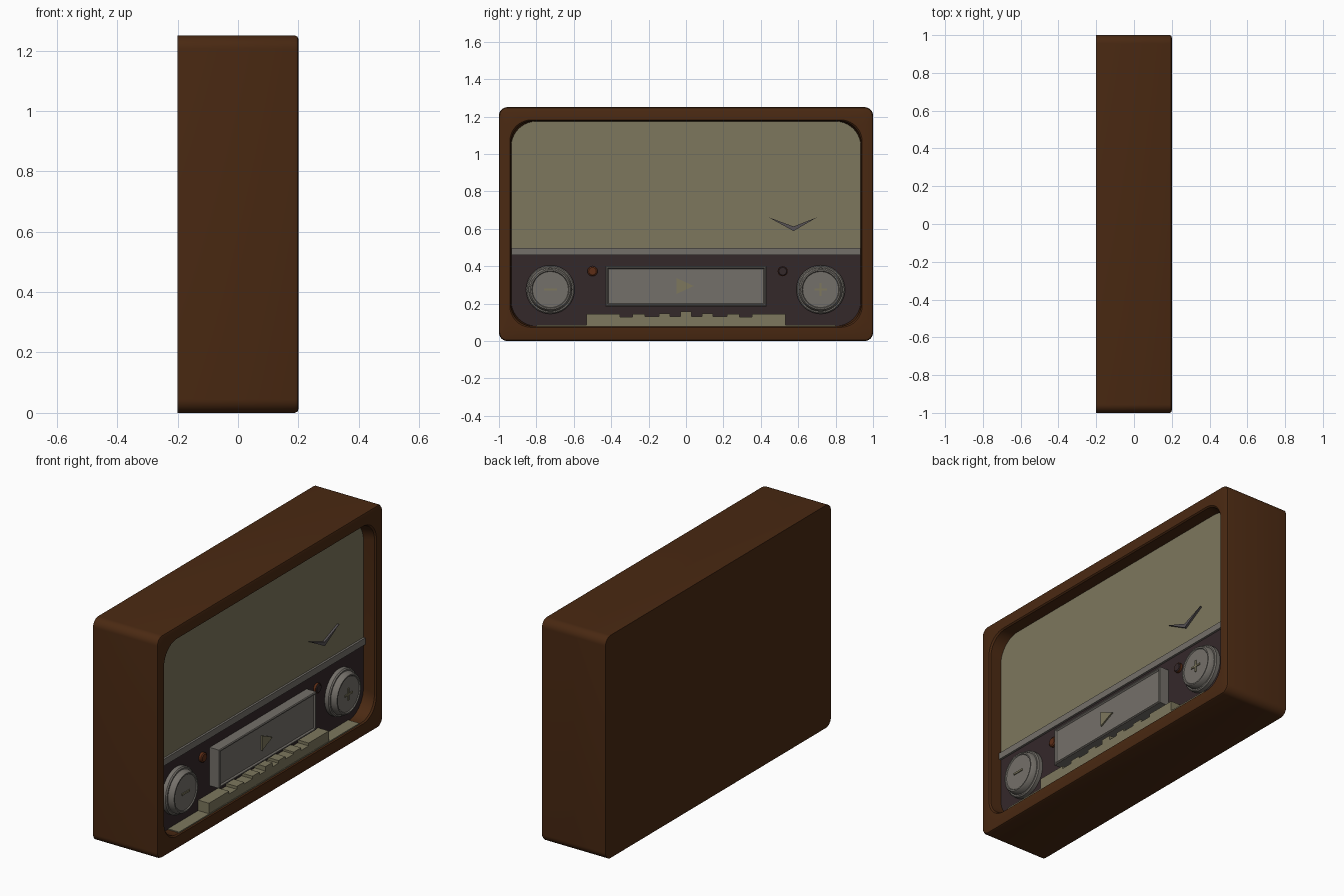
import bpy, bmesh, math
from mathutils import Vector

if "Cube" in bpy.data.objects:
    bpy.data.objects.remove(bpy.data.objects["Cube"])


def material(name, rgb):
    m = bpy.data.materials.new(name)
    m.diffuse_color = (*rgb, 1)
    m.use_nodes = True
    m.node_tree.nodes["Principled BSDF"].inputs["Base Color"].default_value = m.diffuse_color
    return m


WOOD = material("walnut_wood", (0.068, 0.022, 0.006))
CREAM = material("cream_cloth", (0.205, 0.185, 0.11))
SILVER = material("dull_silver", (0.175, 0.162, 0.143))
DARK = material("dark_panel", (0.034, 0.021, 0.023))
RED = material("red_brown_lamp", (0.11, 0.026, 0.008))
GREY = material("grey_emblem", (0.095, 0.085, 0.09))
PANEL_X = 0.125


def finish(bm, name, mat, smooth=True):
    bmesh.ops.recalc_face_normals(bm, faces=bm.faces[:])
    me = bpy.data.meshes.new(name)
    bm.to_mesh(me)
    bm.free()
    ob = bpy.data.objects.new(name, me)
    me.materials.append(mat)
    bpy.context.collection.objects.link(ob)
    if smooth:
        bpy.ops.object.select_all(action='DESELECT')
        ob.select_set(True)
        bpy.context.view_layer.objects.active = ob
        bpy.ops.object.shade_smooth_by_angle(angle=math.radians(35))
    return ob


def rounded(half, z0, z1, r, n=10):
    """Rounded rectangle in (y, z), counter-clockwise seen from +x."""
    pts = []
    corners = [(half - r, z1 - r, 0), (-half + r, z1 - r, 90),
               (-half + r, z0 + r, 180), (half - r, z0 + r, 270)]
    for cy, cz, a in corners:
        for i in range(n + 1):
            t = math.radians(a + 90 * i / n)
            pts.append((cy + r * math.cos(t), cz + r * math.sin(t)))
    return pts


def loft(rings):
    """Closed skin through (x, outline) rings."""
    bm = bmesh.new()
    loops = [[bm.verts.new((x, y, z)) for y, z in pts] for x, pts in rings]
    for a, b in zip(loops, loops[1:]):
        for i in range(len(a)):
            j = (i + 1) % len(a)
            bm.faces.new((a[i], a[j], b[j], b[i]))
    bm.faces.new(loops[0][::-1])
    bm.faces.new(loops[-1])
    return bm


def plate(name, pts, x0, x1, mat):
    return finish(loft([(x0, pts), (x1, pts)]), name, mat, False)


def box(name, y0, y1, z0, z1, x0, x1, mat):
    return plate(name, [(y0, z0), (y1, z0), (y1, z1), (y0, z1)], x0, x1, mat)


def lathe(name, y, z, profile, mat, n=48):
    """Turned part on an axis along x; profile is (x, radius)."""
    ring = lambda r: [(y + r * math.cos(2 * math.pi * i / n),
                       z + r * math.sin(2 * math.pi * i / n)) for i in range(n)]
    return finish(loft([(x, ring(r)) for x, r in profile]), name, mat)


# cabinet: rounded shell with a recessed front
finish(loft([
    (-0.2, rounded(1.0, 0, 1.25, 0.045)),
    (0.188, rounded(1.0, 0, 1.25, 0.045)),
    (0.197, rounded(0.996, 0.004, 1.246, 0.042)),
    (0.2, rounded(0.988, 0.012, 1.238, 0.038)),
    (0.2, rounded(0.942, 0.073, 1.182, 0.115)),
    (0.192, rounded(0.936, 0.079, 1.176, 0.115)),
    (0.115, rounded(0.934, 0.080, 1.174, 0.135)),
]), "cabinet", WOOD)

# speaker cloth above and control panel below, cut from one outline
for name, mat, above in (("speaker_cloth", CREAM, True), ("control_panel", DARK, False)):
    outline = rounded(0.9345, 0.0795, 1.1745, 0.135)
    bm = loft([(0.112, outline), (PANEL_X, outline)])
    bmesh.ops.bisect_plane(bm, geom=bm.verts[:] + bm.edges[:] + bm.faces[:],
                           plane_co=Vector((0, 0, 0.48)), plane_no=Vector((0, 0, 1)),
                           clear_inner=above, clear_outer=not above)
    finish(bm, name, mat, False)

# trim strip between cloth and control panel
box("trim_strip", -0.934, 0.934, 0.46, 0.497, 0.118, 0.137, SILVER)

# tuning display: box with a bevelled frame and sunken window
rect = lambda d: [(-0.43 + d, 0.185 + d), (0.43 - d, 0.185 + d),
                  (0.43 - d, 0.40 - d), (-0.43 + d, 0.40 - d)]
finish(loft([(0.115, rect(0)), (0.182, rect(0)), (0.186, rect(0.004)),
             (0.186, rect(0.010)), (0.178, rect(0.016))]), "tuning_display", SILVER, False)
plate("play_symbol", [(-0.05, 0.252), (0.042, 0.294), (-0.05, 0.336)], 0.177, 0.186, CREAM)

# knobs, with a minus on the left and a plus on the right
for side, y in (("left", -0.725), ("right", 0.72)):
    lathe(side + "_knob", y, 0.275,
          [(0.115, 0.13), (0.148, 0.13), (0.154, 0.124), (0.154, 0.117),
           (0.180, 0.112), (0.186, 0.107), (0.186, 0.100), (0.181, 0.096)], SILVER)
    box(side + "_knob_bar", y - 0.034, y + 0.034, 0.270, 0.280, 0.180, 0.186, CREAM)
    if side == "right":
        box("right_knob_upright", y - 0.005, y + 0.005, 0.241, 0.309, 0.180, 0.1858, CREAM)

# indicator lamps
lathe("left_lamp", -0.50, 0.373, [(0.115, 0.027), (0.138, 0.027), (0.143, 0.020)], RED, 24)
lathe("right_lamp", 0.517, 0.373, [(0.115, 0.027), (0.138, 0.027)], RED, 24)
lathe("right_lamp_cap", 0.517, 0.373, [(0.136, 0.026), (0.142, 0.020)], DARK, 24)

# V-shaped emblem on the cloth
plate("emblem", [(0.44, 0.662), (0.575, 0.588), (0.702, 0.662), (0.575, 0.612)],
      0.12, 0.137, GREY)

# push keys: stepped row mirrored about the middle, on a thin shelf
box("key_shelf", -0.80, 0.80, 0.078, 0.0845, 0.12, 0.194, CREAM)
box("key_middle", -0.03, 0.03, 0.08, 0.157, 0.115, 0.192, CREAM)
keys = [(0.03, 0.085, 0.132), (0.085, 0.145, 0.147), (0.145, 0.22, 0.132),
        (0.22, 0.285, 0.143), (0.285, 0.353, 0.127), (0.353, 0.532, 0.143)]
for i, (a, b, top) in enumerate(keys, 1):
    box(f"key_right_{i}", a, b, 0.08, top, 0.115, 0.192, CREAM)
    box(f"key_left_{i}", -b, -a, 0.08, top, 0.115, 0.192, CREAM)
